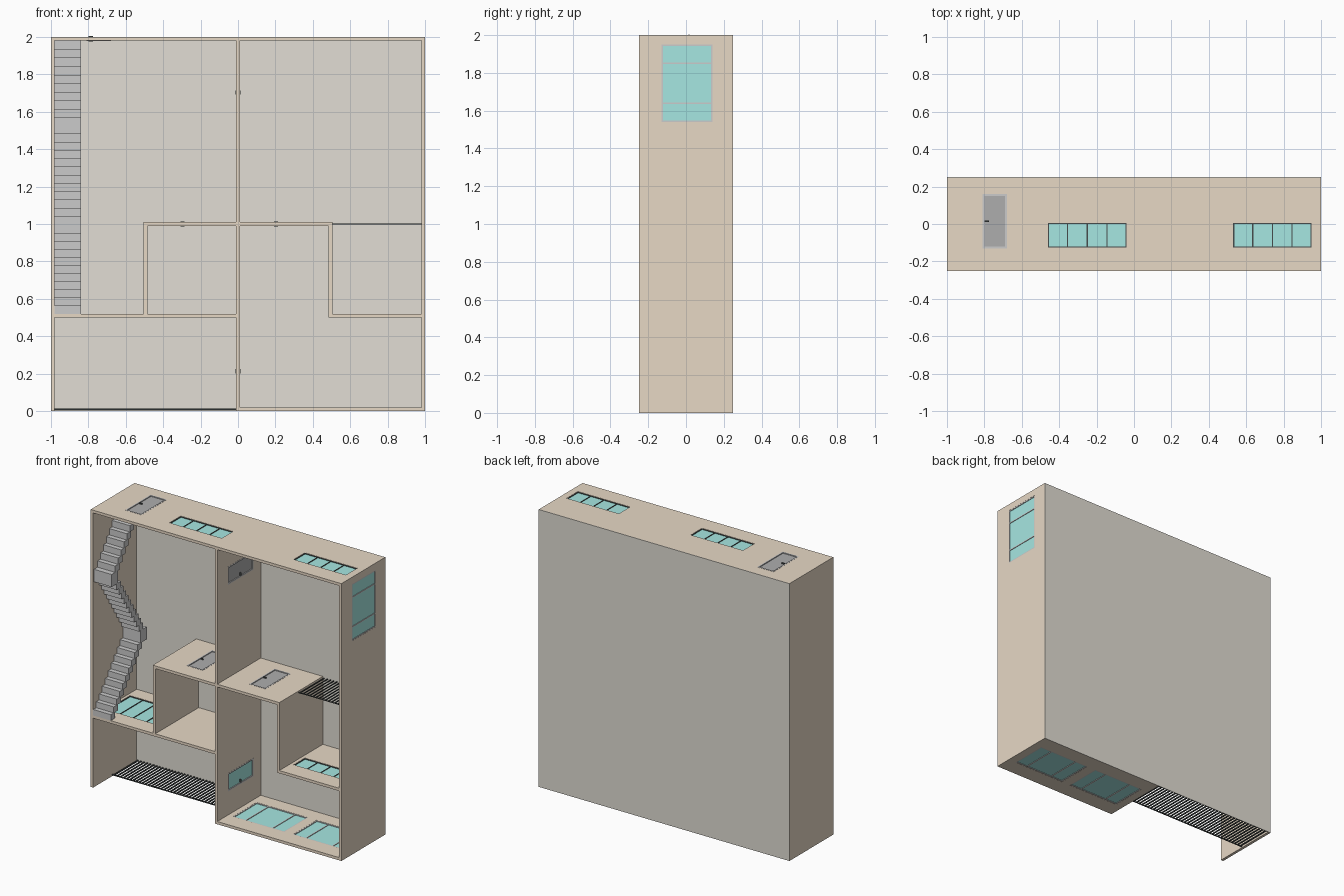
import bpy, bmesh
from mathutils import Vector

if "Cube" in bpy.data.objects:
    bpy.data.objects.remove(bpy.data.objects["Cube"])


def material(name, rgb):
    m = bpy.data.materials.new(name)
    m.diffuse_color = (*rgb, 1)
    m.use_nodes = True
    m.node_tree.nodes["Principled BSDF"].inputs["Base Color"].default_value = m.diffuse_color
    return m


WOOD = material("tan_board", (0.80, 0.69, 0.56))
BACK = material("back_board", (0.76, 0.73, 0.66))
GLASS = material("teal_glass", (0.38, 0.80, 0.76))
DARK = material("dark_frame", (0.06, 0.07, 0.07))
GREY = material("grey_panel", (0.42, 0.42, 0.42))
STEEL = material("grey_frame", (0.55, 0.56, 0.56))


def boxes(name, parts, mat=None):
    """One object made from (low corner, high corner) boxes."""
    bm = bmesh.new()
    for lo, hi in parts:
        lo, hi = Vector(lo), Vector(hi)
        verts = bmesh.ops.create_cube(bm, size=1)["verts"]
        for v in verts:
            v.co = (lo + hi) / 2 + v.co * (hi - lo)
    me = bpy.data.meshes.new(name)
    bm.to_mesh(me)
    bm.free()
    ob = bpy.data.objects.new(name, me)
    bpy.context.collection.objects.link(ob)
    if mat:
        me.materials.append(mat)
    return ob


def slab(axis, u0, u1, v0, v1, w0, w1):
    """Box in board coordinates: u along the board, v = y, w through it."""
    if axis == "z":
        return (u0, v0, w0), (u1, v1, w1)
    return (w0, v0, u0), (w1, v1, u1)


def board(name, axis, u0, u1, w, holes=()):
    """Wall or floor board with rectangular openings (u0, u1, v0, v1)."""
    ob = boxes(name, [slab(axis, u0, u1, -0.25, 0.249, w - T, w + T)], WOOD)
    if holes:
        cut = boxes("cutter", [slab(axis, *h, w - 0.05, w + 0.05) for h in holes])
        cut.hide_render = True
        mod = ob.modifiers.new("openings", "BOOLEAN")
        mod.operation, mod.object, mod.solver = "DIFFERENCE", cut, "EXACT"
        bpy.context.view_layer.objects.active = ob
        bpy.ops.object.modifier_apply(modifier=mod.name)
        bpy.data.objects.remove(cut)
    return ob


def window(name, axis, hole, w, splits, frame_mat, bar=0.006, half=0.004):
    u0, u1, v0, v1 = hole
    f = half + 0.004
    lines = [u0 + s * (u1 - u0) for s in splits]
    frame = [slab(axis, u0, u1, a, a + bar, w - f, w + f) for a in (v0, v1 - bar)]
    frame += [slab(axis, a, a + bar, v0, v1, w - f, w + f) for a in (u0, u1 - bar)]
    frame += [slab(axis, a - bar / 2, a + bar / 2, v0, v1, w - f, w + f) for a in lines]
    boxes(name + "_frame", frame, frame_mat)
    boxes(name + "_glass", [slab(axis, u0, u1, v0, v1, w - half, w + half)], GLASS)


def hatch(name, axis, u0, w, mat):
    """Framed hatch door with a small lever on both sides."""
    u1, v0, v1 = u0 + 0.13, -0.13, 0.16
    b, f = 0.01, T + 0.001
    frame = [slab(axis, u0, u1, a, a + b, w - f, w + f) for a in (v0, v1 - b)]
    frame += [slab(axis, a, a + b, v0, v1, w - f, w + f) for a in (u0, u1 - b)]
    boxes(name + "_frame", frame, STEEL)
    boxes(name + "_panel", [slab(axis, u0, u1, v0, v1, w - 0.005, w + 0.005)], mat)
    boxes(name + "_handle", [slab(axis, u0 + 0.012, u0 + 0.034, 0.012, 0.018,
                                  w - T - 0.004, w + T + 0.004)], DARK)


T = 0.01                       # half board thickness
QUARTERS = (0.25, 0.5, 0.75)
SIDES = (0.24, 0.76)


def hatch_hole(u0):
    return (u0, u0 + 0.13, -0.13, 0.16)


sky_l, sky_r = (-0.46, -0.04, -0.125, 0.005), (0.53, 0.95, -0.125, 0.005)
side_win = (1.54, 1.95, -0.13, 0.14)
low_a, low_b = (0.05, 0.46, -0.13, 0.14), (0.53, 0.94, -0.13, 0.14)
left_win = (-0.96, -0.54, -0.13, 0.14)

# Shell and inner boards
boxes("back_panel", [((-1, 0.245, 0), (1, 0.25, 2))], BACK)
board("left_wall", "x", 0, 1.98, -0.99)
board("right_wall", "x", 0, 1.98, 0.99, [side_win])
board("roof", "z", -1, 1, 1.99, [sky_l, sky_r, hatch_hole(-0.81)])
board("middle_wall", "x", 0, 1.98, 0, [hatch_hole(1.68), hatch_hole(0.19)])
board("ground_floor", "z", T, 0.98, 0.01, [low_a, low_b])
board("left_floor", "z", -0.98, -T, 0.51, [left_win])
board("right_floor", "z", 0.485, 0.98, 0.51, [sky_r])
board("left_box_wall", "x", 0.52, 0.99, -0.495)
board("right_box_wall", "x", 0.52, 0.99, 0.495)
board("left_box_top", "z", -0.505, -T, 1.0, [hatch_hole(-0.32)])
board("right_box_top", "z", T, 0.505, 1.0, [hatch_hole(0.18)])

# Windows
window("left_skylight", "z", sky_l, 1.99, QUARTERS, DARK)
window("right_skylight", "z", sky_r, 1.99, QUARTERS, DARK)
window("right_floor_window", "z", sky_r, 0.51, QUARTERS, DARK)
window("left_floor_window", "z", left_win, 0.51, QUARTERS, DARK)
window("side_window", "x", side_win, 0.99, SIDES, STEEL, 0.008, 0.005)
window("ground_window_a", "z", low_a, 0.01, SIDES, STEEL, 0.008, 0.005)
window("ground_window_b", "z", low_b, 0.01, SIDES, STEEL, 0.008, 0.005)

# Hatches
hatch("roof_hatch", "z", -0.81, 1.99, GREY)
hatch("left_box_hatch", "z", -0.32, 1.0, GREY)
hatch("right_box_hatch", "z", 0.18, 1.0, GREY)
hatch("upper_door", "x", 1.68, 0, GREY)
hatch("lower_door", "x", 0.19, 0, GLASS)


# Open floors of thin bars
def grating(name, x0, x1, z, r):
    n = round((x1 - x0) / 0.025)
    xs = [x0 + (i + 0.5) * (x1 - x0) / n for i in range(n)]
    bars = [((x - r, -0.03, z - r), (x + r, 0.245, z + r)) for x in xs]
    bars.append(((x0, -0.034, z - r), (x1, -0.03, z + r)))
    boxes(name, bars, DARK)


grating("ground_grating", -0.98, -T, 0.01, 0.004)
grating("upper_grating", 0.505, 0.98, 1.0, 0.003)

# Zigzag stair on the left wall: three flights with two taller landings
steps = []
X0, X1, RISE = -0.98, -0.84, 0.045


def flight(y0, y1, z0, z1):
    n = round((z1 - z0) / RISE)
    for i in range(n):
        y = y0 + (y1 - y0) * i / n
        z = z0 + (z1 - z0) * i / n
        steps.append(((X0, y, z), (X1, y + 0.05, z + (z1 - z0) / n)))


flight(-0.25, 0.09, 0.52, 0.95)
steps.append(((X0, 0.09, 0.95), (X1, 0.16, 1.04)))
flight(0.07, -0.21, 1.04, 1.48)
steps.append(((X0, -0.24, 1.48), (X1, -0.17, 1.57)))
flight(-0.20, 0.10, 1.57, 1.98)
boxes("stair", steps)
